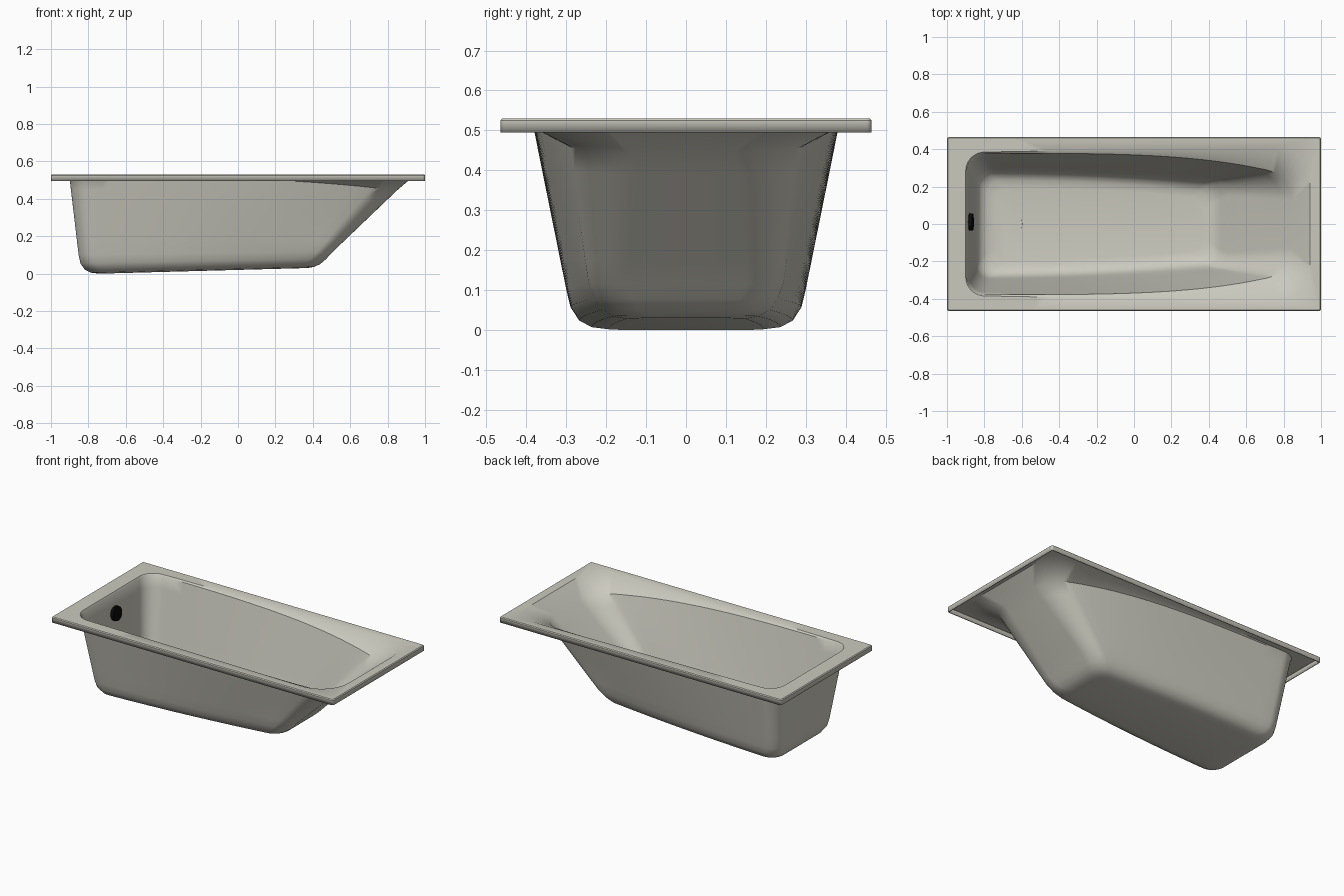
import bpy, bmesh, math

cube = bpy.data.objects.get("Cube")
if cube:
    bpy.data.objects.remove(cube)


def material(name, rgb):
    m = bpy.data.materials.new(name)
    m.use_nodes = True
    m.diffuse_color = (*rgb, 1)
    bsdf = m.node_tree.nodes["Principled BSDF"]
    bsdf.inputs["Base Color"].default_value = (*rgb, 1)
    bsdf.inputs["Roughness"].default_value = 0.5
    return m


ENAMEL = material("warm white enamel", (0.60, 0.59, 0.52))
BLACK = material("black fitting", (0.003, 0.003, 0.003))
ARC, SIDE = 10, 22


def ring(x0, x1, wide_l, wide_r, power, z_l, z_r, z_power, r_l, r_r):
    """Closed rounded outline whose half width and height vary along x."""
    def frac(x):
        return (x - x0) / (x1 - x0)

    def half(x):
        return wide_l + (wide_r - wide_l) * frac(x) ** power

    pts = []
    for i in range(ARC + 1):                     # foot end corner
        a = math.pi / 2 * i / ARC
        x = x0 + r_l * (1 - math.cos(a))
        pts.append((x, half(x) - r_l * (1 - math.sin(a))))
    for i in range(1, SIDE):                     # long side
        x = x0 + r_l + (x1 - r_r - x0 - r_l) * i / SIDE
        pts.append((x, half(x)))
    for i in range(ARC + 1):                     # head end corner
        a = math.pi / 2 * i / ARC
        x = x1 - r_r * (1 - math.sin(a))
        pts.append((x, half(x) - r_r * (1 - math.cos(a))))
    pts += [(x, -y) for x, y in reversed(pts)]
    return [(x, y, z_l + (z_r - z_l) * frac(x) ** z_power) for x, y in pts]


def blend(a, b, t):
    return [tuple(p + (q - p) * t for p, q in zip(u, v)) for u, v in zip(a, b)]


# Tub: skirt, deck, opening, sloping armrests, walls, rounded base
lip = ring(-1, 1, .465, .465, 1, .495, .495, 1, .012, .012)
edge = ring(-1, 1, .465, .465, 1, .525, .525, 1, .012, .012)
deck = ring(-.995, .995, .46, .46, 1, .53, .53, 1, .01, .01)
opening = ring(-.90, .94, .383, .415, 1, .53, .53, 1, .10, .20)
armrest = ring(-.895, .845, .378, .255, 4, .522, .45, 3, .10, .13)
wall_foot = ring(-.845, .50, .293, .23, 2, .10, .12, 1, .08, .08)
base = [
    ring(-.836, .466, .283, .215, 2, .058, .083, 1, .08, .08),
    ring(-.815, .436, .263, .197, 2, .027, .057, 1, .08, .08),
    ring(-.785, .405, .235, .172, 2, .012, .043, 1, .08, .08),
    ring(-.74, .37, .195, .14, 2, .007, .037, 1, .08, .08),
]
loops = [lip, edge, deck, opening, armrest]
loops += [blend(armrest, wall_foot, i / 6) for i in range(1, 7)] + base

bm = bmesh.new()
rows = [[bm.verts.new(p) for p in loop] for loop in loops]
n = len(lip)
for upper, lower in zip(rows, rows[1:]):
    for i in range(n):
        j = (i + 1) % n
        bm.faces.new((upper[i], upper[j], lower[j], lower[i]))
bm.faces.new(rows[-1])
bmesh.ops.recalc_face_normals(bm, faces=bm.faces)
bm.faces.ensure_lookup_table()
if bm.faces[-1].normal.z < 0:                    # floor faces into the tub
    bmesh.ops.reverse_faces(bm, faces=bm.faces)
mesh = bpy.data.meshes.new("bathtub_shell")
bm.to_mesh(mesh)
bm.free()
tub = bpy.data.objects.new("bathtub_shell", mesh)
bpy.context.collection.objects.link(tub)
mesh.materials.append(ENAMEL)
shell = tub.modifiers.new("thickness", "SOLIDIFY")
shell.thickness = 0.007
shell.offset = -1


def smooth(obj):
    bpy.ops.object.select_all(action="DESELECT")
    obj.select_set(True)
    bpy.context.view_layer.objects.active = obj
    bpy.ops.object.shade_smooth_by_angle(angle=math.radians(35))


def disc(name, radius, depth, loc, tilt, mat, sides):
    bpy.ops.mesh.primitive_cylinder_add(vertices=sides, radius=radius, depth=depth,
                                        location=loc, rotation=(0, tilt, 0))
    obj = bpy.context.object
    obj.name = name
    obj.data.materials.append(mat)
    smooth(obj)


smooth(tub)

# Fittings
disc("drain_cover", .038, .006, (-.635, 0, .011), -.028, ENAMEL, 32)
disc("overflow_cover", .045, .024, (-.873, .01, .405), math.pi / 2 - .118, BLACK, 16)
